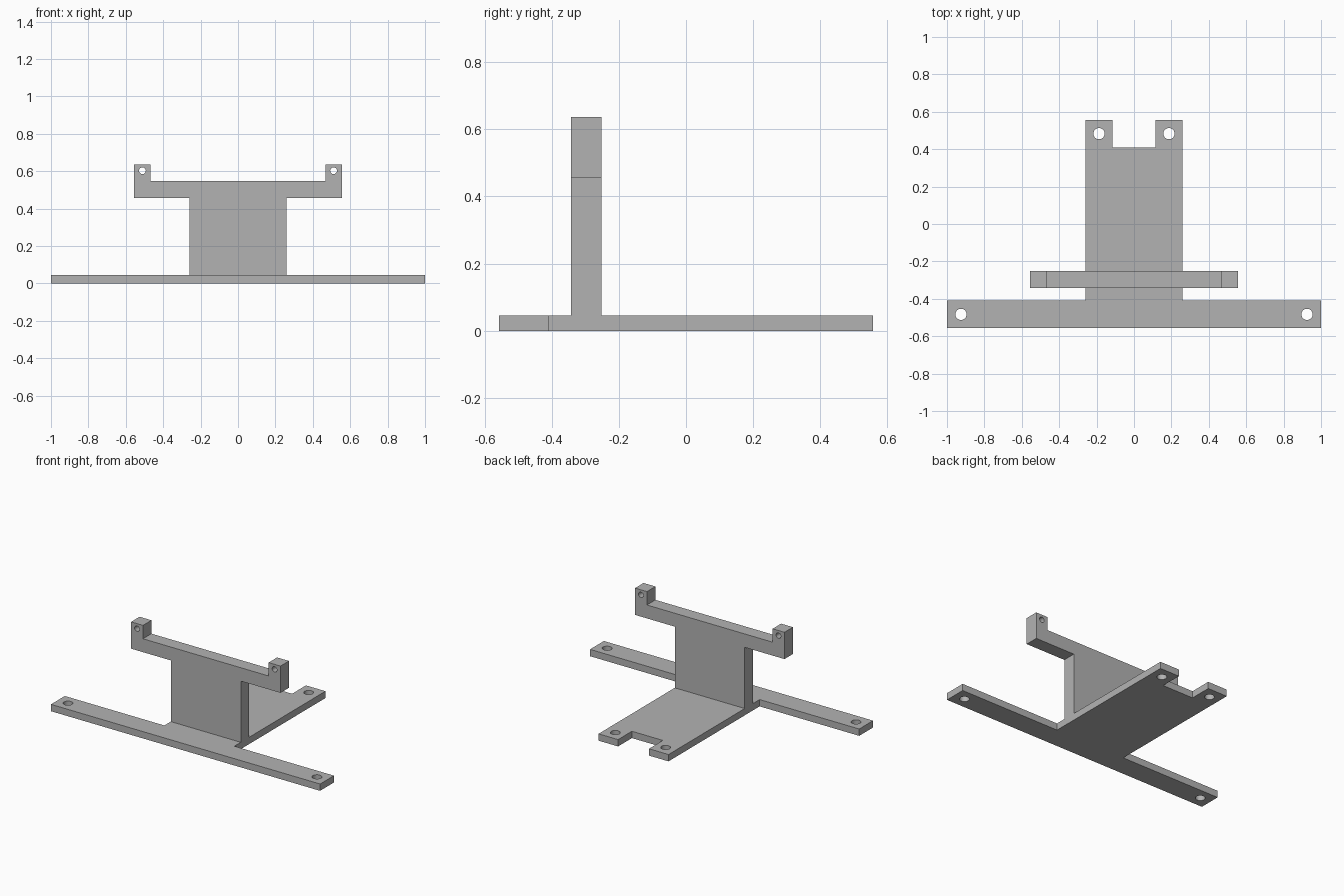
import bpy, bmesh, math
from mathutils import Matrix

cube = bpy.data.objects.get("Cube")
if cube:
    bpy.data.objects.remove(cube, do_unlink=True)

grey = bpy.data.materials.new("mid_grey")
grey.use_nodes = True
colour = (0.45, 0.45, 0.45, 1)
grey.diffuse_color = colour
grey.node_tree.nodes["Principled BSDF"].inputs["Base Color"].default_value = colour


def circle(cx, cy, radius, sides=32):
    steps = [2 * math.pi * i / sides for i in range(sides)]
    return [(cx + radius * math.cos(a), cy + radius * math.sin(a)) for a in steps]


def plate(name, half_outline, holes, thickness, matrix):
    """Extrude a left-right symmetric outline with mirrored round holes."""
    loops = [half_outline + [(-x, y) for x, y in reversed(half_outline)]]
    for x, y, radius in holes:
        loops += [circle(side * x, y, radius) for side in (1, -1)]
    curve = bpy.data.curves.new(name, "CURVE")
    curve.dimensions = "2D"
    curve.fill_mode = "BOTH"
    curve.extrude = thickness / 2
    for loop in loops:
        spline = curve.splines.new("POLY")
        spline.points.add(len(loop) - 1)
        for point, (x, y) in zip(spline.points, loop):
            point.co = (x, y, 0, 1)
        spline.use_cyclic_u = True
    obj = bpy.data.objects.new(name, curve)
    bpy.context.collection.objects.link(obj)
    bpy.ops.object.select_all(action="DESELECT")
    obj.select_set(True)
    bpy.context.view_layer.objects.active = obj
    bpy.ops.object.convert(target="MESH")
    obj = bpy.context.object
    # Weld the caps to the walls and move the part into place
    bm = bmesh.new()
    bm.from_mesh(obj.data)
    bmesh.ops.remove_doubles(bm, verts=bm.verts, dist=0.0001)
    bmesh.ops.transform(bm, matrix=matrix, verts=bm.verts)
    bmesh.ops.recalc_face_normals(bm, faces=bm.faces)
    bm.to_mesh(obj.data)
    bm.free()
    obj.data.materials.clear()
    obj.data.materials.append(grey)
    bpy.ops.object.shade_smooth_by_angle(angle=math.radians(30))
    return obj


base_top = 0.046
body = 0.26

# Flat base: wide front bar, deck and two notched rear tabs
plate("base_plate",
      [(1, -0.557), (1, -0.41), (body, -0.41), (body, 0.557),
       (0.115, 0.557), (0.115, 0.41)],
      [(0.925, -0.483, 0.03), (0.187, 0.483, 0.03)],
      base_top, Matrix.Translation((0, 0, base_top / 2)))

# Upright: wall, cross arm and two raised ears
plate("upright_bracket",
      [(body, base_top), (body, 0.457), (0.555, 0.457), (0.555, 0.637),
       (0.467, 0.637), (0.467, 0.547)],
      [(0.511, 0.603, 0.018)],
      0.09, Matrix.Translation((0, -0.297, 0)) @ Matrix.Rotation(math.pi / 2, 4, "X"))
